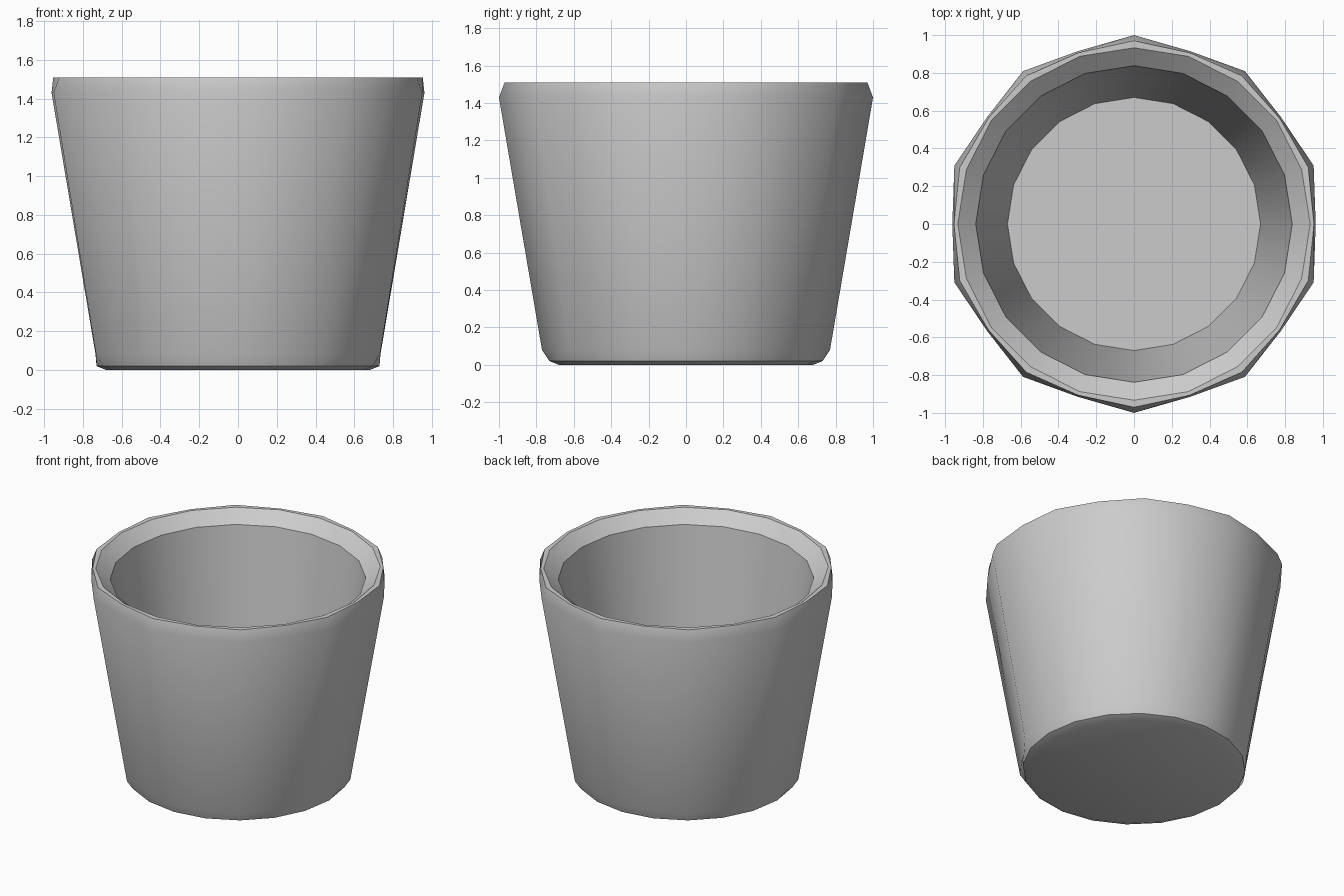
import bpy, bmesh
from math import sin, cos, pi, radians

if "Cube" in bpy.data.objects:
    bpy.data.objects.remove(bpy.data.objects["Cube"])

SIDES = 20
# Rings from underside, up the outside, over the rim, down to the floor:
# (height, radius at even corners, radius at odd corners)
PROFILE = [
    (0.00, 0.68, 0.68),
    (0.02, 0.73, 0.73),
    (0.08, 0.77, 0.735),
    (1.43, 1.00, 0.962),
    (1.51, 0.97, 0.953),
    (1.51, 0.933, 0.933),
    (1.43, 0.838, 0.838),
    (0.10, 0.67, 0.67),
]

# Pot body with hollow interior
bm = bmesh.new()
rings = []
for z, even, odd in PROFILE:
    ring = []
    for i in range(SIDES):
        a = pi / 2 + 2 * pi * i / SIDES
        r = odd if i % 2 else even
        ring.append(bm.verts.new((r * cos(a), r * sin(a), z)))
    rings.append(ring)
for low, high in zip(rings, rings[1:]):
    for i in range(SIDES):
        j = (i + 1) % SIDES
        bm.faces.new((low[i], low[j], high[j], high[i]))

# Underside and inner floor
bm.faces.new(rings[0][::-1])
bm.faces.new(rings[-1])
bmesh.ops.recalc_face_normals(bm, faces=bm.faces)

mesh = bpy.data.meshes.new("pot")
bm.to_mesh(mesh)
bm.free()
pot = bpy.data.objects.new("pot", mesh)
bpy.context.collection.objects.link(pot)
bpy.context.view_layer.objects.active = pot
pot.select_set(True)
bpy.ops.object.shade_smooth_by_angle(angle=radians(33))
